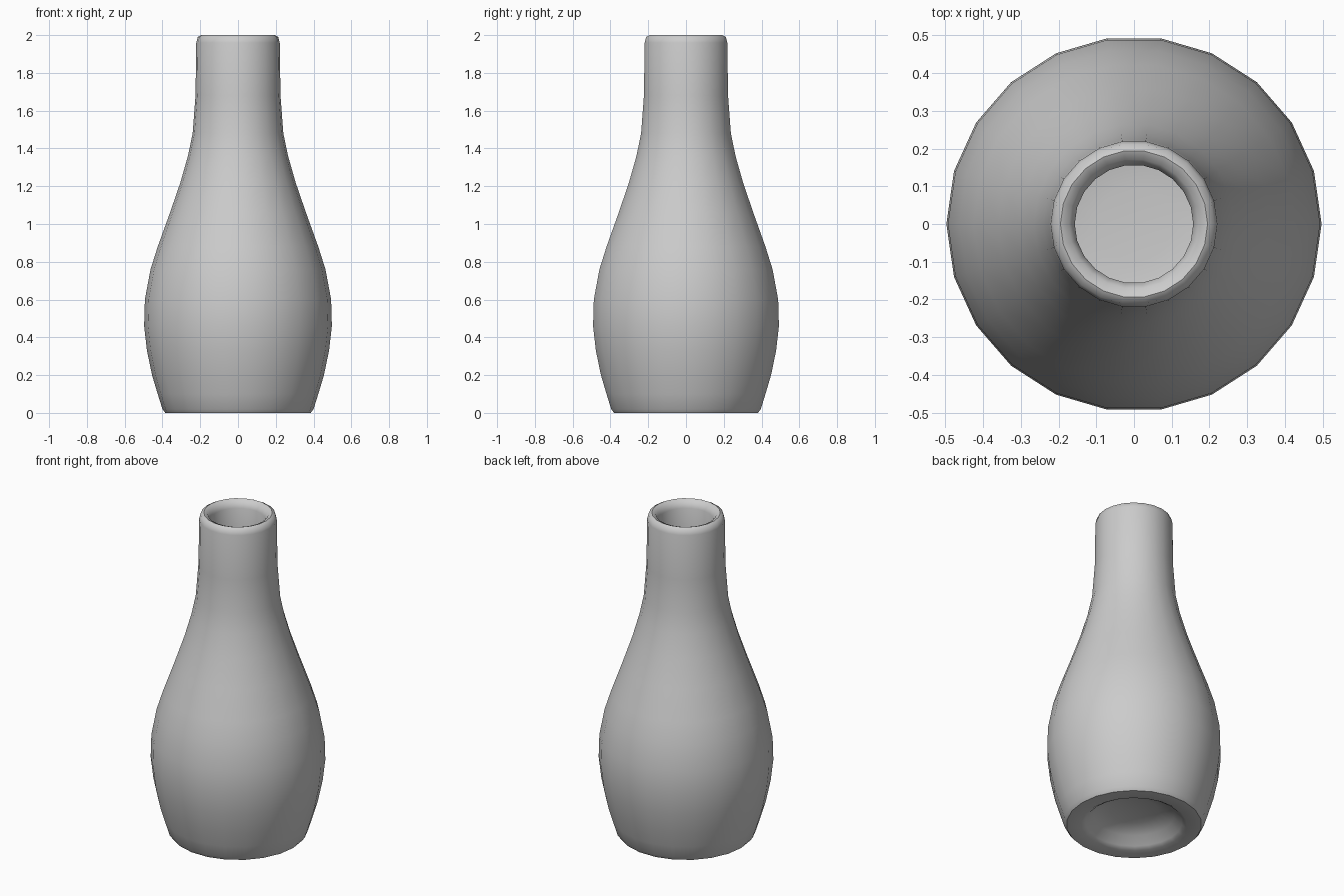
import bpy, bmesh, math

if "Cube" in bpy.data.objects:
    bpy.data.objects.remove(bpy.data.objects["Cube"])

SIDES = 22

# Closed radius/height profile: underside dome, outer wall, lip, inner wall, inner floor
underside = [(0, 0.10), (0.14, 0.09), (0.23, 0.06), (0.275, 0.015), (0.30, 0.0)]
outer = [(0.385, 0.0), (0.40, 0.02), (0.425, 0.10), (0.455, 0.2), (0.482, 0.33),
         (0.497, 0.46), (0.493, 0.6), (0.463, 0.76), (0.425, 0.88), (0.36, 1.06),
         (0.305, 1.22), (0.265, 1.36), (0.24, 1.48), (0.225, 1.68), (0.221, 1.96)]
lip = [(0.213, 1.99), (0.195, 2.0), (0.172, 1.99), (0.157, 1.955)]
inner = [(0.16, 1.68), (0.18, 1.46), (0.245, 1.22), (0.30, 1.06), (0.40, 0.76),
         (0.435, 0.5), (0.415, 0.33), (0.36, 0.2), (0.22, 0.15), (0.1, 0.14), (0, 0.14)]
profile = underside + outer + lip + inner


def lathe(name, points, sides):
    bm = bmesh.new()
    rings = []
    for r, z in points:
        if r == 0:
            rings.append([bm.verts.new((0, 0, z))] * sides)
        else:
            rings.append([bm.verts.new((r * math.cos(2 * math.pi * i / sides),
                                        r * math.sin(2 * math.pi * i / sides), z))
                          for i in range(sides)])
    for a, b in zip(rings, rings[1:]):
        for i in range(sides):
            j = (i + 1) % sides
            corners = list(dict.fromkeys((a[i], a[j], b[j], b[i])))
            bm.faces.new(corners)
    bmesh.ops.recalc_face_normals(bm, faces=bm.faces)
    mesh = bpy.data.meshes.new(name)
    bm.to_mesh(mesh)
    bm.free()
    obj = bpy.data.objects.new(name, mesh)
    bpy.context.collection.objects.link(obj)
    return obj


# Hollow bottle with a recessed foot
bottle = lathe("bottle_body", profile, SIDES)
bpy.context.view_layer.objects.active = bottle
bottle.select_set(True)
bpy.ops.object.shade_smooth_by_angle(angle=math.radians(50))
